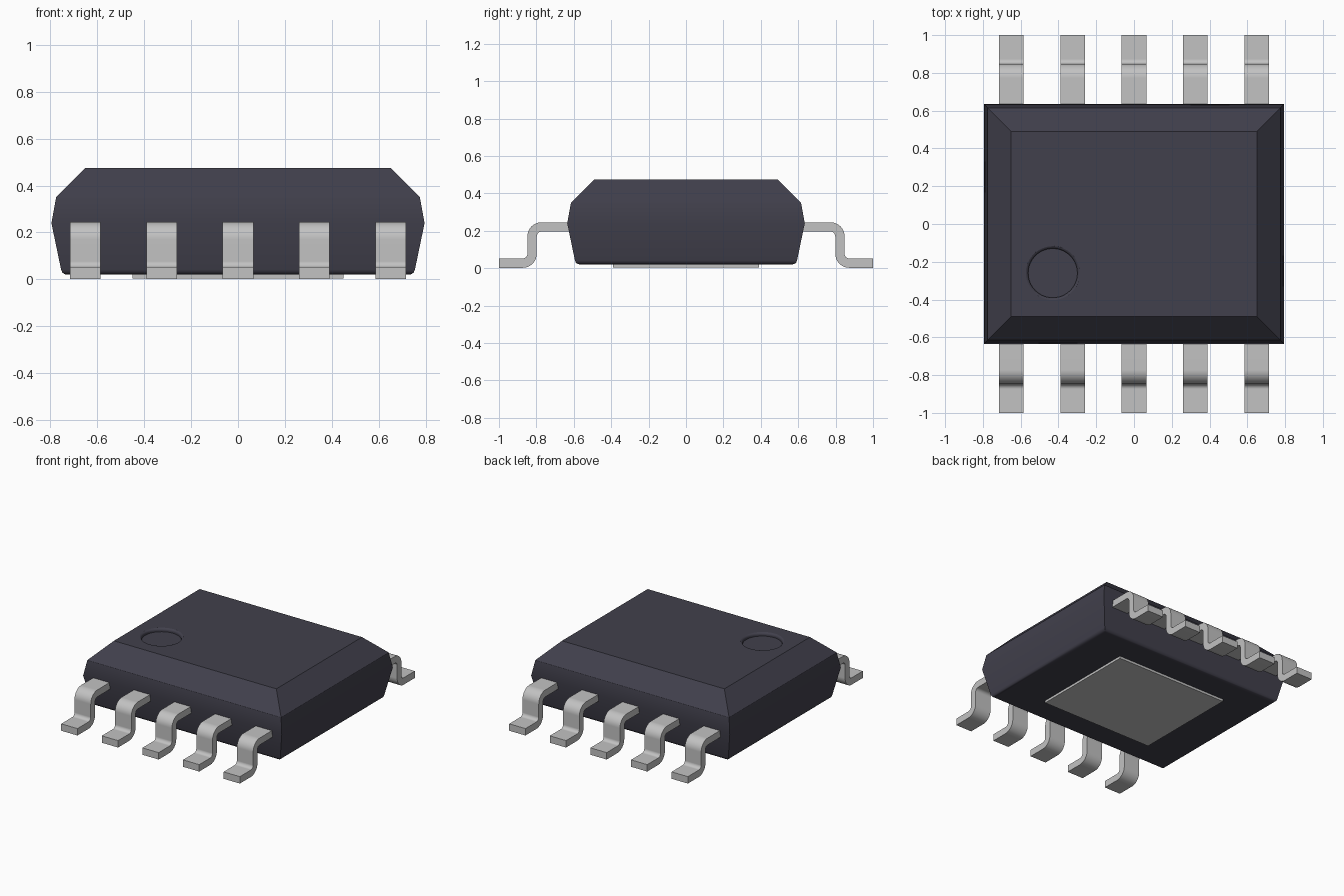
import bpy, bmesh, math
from mathutils import Vector

cube = bpy.data.objects.get("Cube")
if cube:
    bpy.data.objects.remove(cube, do_unlink=True)


def material(name, rgb, roughness):
    m = bpy.data.materials.new(name)
    m.use_nodes = True
    m.diffuse_color = (*rgb, 1)
    bsdf = m.node_tree.nodes["Principled BSDF"]
    bsdf.inputs["Base Color"].default_value = (*rgb, 1)
    bsdf.inputs["Roughness"].default_value = roughness
    return m


plastic = material("dark plastic", (0.053, 0.051, 0.072), 0.6)
metal = material("tinned metal", (0.54, 0.54, 0.54), 0.4)


def finish(name, bm, mat):
    bmesh.ops.recalc_face_normals(bm, faces=bm.faces)
    me = bpy.data.meshes.new(name)
    bm.to_mesh(me)
    bm.free()
    me.materials.append(mat)
    ob = bpy.data.objects.new(name, me)
    bpy.context.collection.objects.link(ob)
    return ob


def select(ob):
    bpy.ops.object.select_all(action='DESELECT')
    ob.select_set(True)
    bpy.context.view_layer.objects.active = ob


def smooth(ob):
    select(ob)
    bpy.ops.object.shade_smooth_by_angle(angle=math.radians(30))
    mod = ob.modifiers.new("weighted normals", 'WEIGHTED_NORMAL')
    mod.keep_sharp = True


def loft(rings):
    """Skin a stack of closed point rings and cap both ends."""
    bm = bmesh.new()
    loops = [[bm.verts.new(p) for p in ring] for ring in rings]
    n = len(loops[0])
    for a, b in zip(loops, loops[1:]):
        for i in range(n):
            j = (i + 1) % n
            bm.faces.new((a[i], a[j], b[j], b[i]))
    bm.faces.new(loops[0][::-1])
    bm.faces.new(loops[-1])
    return bm


# Package body: stacked rectangles (half x, z); y is 0.16 narrower per side
levels = [(0.728, 0.02), (0.740, 0.0225), (0.749, 0.03), (0.754, 0.042),
          (0.795, 0.24), (0.775, 0.35), (0.65, 0.475)]
corners = [(-1, -1), (1, -1), (1, 1), (-1, 1)]
body = finish("package_body", loft(
    [[(sx * h, sy * (h - 0.16), z) for sx, sy in corners] for h, z in levels]), plastic)

# Pin-one dimple: round recess with a softened rim, cut into the top
R, F, TOP = 0.13, 0.016, 0.475
dish = [(R, TOP - 0.024)]
for k in range(6):
    a = math.radians(15 * k)
    dish.append((R + F * (1 - math.cos(a)), TOP - F + F * math.sin(a)))
dish.append((R + F + 0.002, TOP + 0.004))
N = 64
cutter = finish("dimple_cutter", loft(
    [[(-0.43 + r * math.cos(2 * math.pi * i / N),
       -0.26 + r * math.sin(2 * math.pi * i / N), z) for i in range(N)]
     for r, z in dish]), plastic)
cutter.hide_render = True
select(body)
cut = body.modifiers.new("dimple", 'BOOLEAN')
cut.operation = 'DIFFERENCE'
cut.solver = 'EXACT'
cut.object = cutter
bpy.ops.object.modifier_apply(modifier=cut.name)
bpy.data.objects.remove(cutter, do_unlink=True)
smooth(body)

# Exposed pad underneath
bm = bmesh.new()
bmesh.ops.create_cube(bm, size=1)
for v in bm.verts:
    v.co = (v.co.x * 0.90, v.co.y * 0.78, 0.003 if v.co.z < 0 else 0.024)
finish("thermal_pad", bm, metal)

# Gull-wing lead: centre path (y, z) with rounded bends
THICK, WIDTH, BEND = 0.05, 0.13, 0.05
path = [Vector(p) for p in ((0.56, 0.22), (0.823, 0.22), (0.823, 0.027), (1.0, 0.027))]


def rounded(points, radius, steps=8):
    """Replace right-angle corners by arcs; return (point, normal) pairs."""
    out = []

    def add(p, d):
        out.append((p, Vector((-d.y, d.x))))
    add(points[0], (points[1] - points[0]).normalized())
    for a, b, c in zip(points, points[1:], points[2:]):
        d0, d1 = (b - a).normalized(), (c - b).normalized()
        centre = b - d0 * radius + d1 * radius
        for k in range(steps + 1):
            t = math.pi / 2 * k / steps
            add(centre + radius * (d0 * math.sin(t) - d1 * math.cos(t)),
                d0 * math.cos(t) + d1 * math.sin(t))
    add(points[-1], (points[-1] - points[-2]).normalized())
    return out


def lead(name, x, side):
    rings = []
    for p, n in rounded(path, BEND):
        o, i = p + n * THICK / 2, p - n * THICK / 2
        rings.append([(x - WIDTH / 2, side * o.x, o.y), (x + WIDTH / 2, side * o.x, o.y),
                      (x + WIDTH / 2, side * i.x, i.y), (x - WIDTH / 2, side * i.x, i.y)])
    smooth(finish(name, loft(rings), metal))


# Five leads along the front and the back
for side, label in ((-1, "front"), (1, "back")):
    for k in range(5):
        lead(f"{label}_lead_{k + 1}", (k - 2) * 0.325, side)
